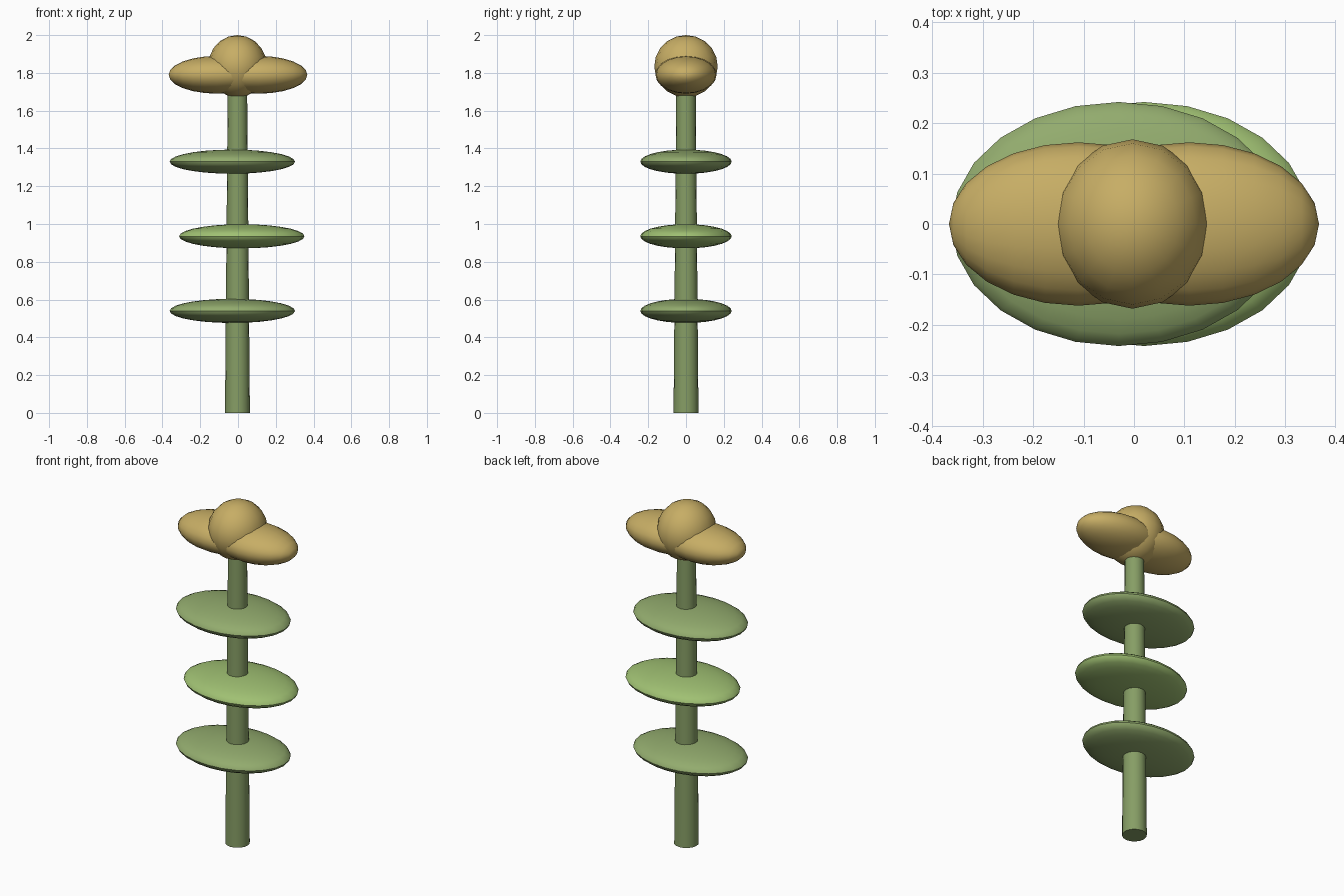
import bpy
import math

if "Cube" in bpy.data.objects:
    bpy.data.objects.remove(bpy.data.objects["Cube"])


def material(name, color):
    m = bpy.data.materials.new(name)
    m.diffuse_color = (*color, 1)
    m.use_nodes = True
    m.node_tree.nodes["Principled BSDF"].inputs["Base Color"].default_value = m.diffuse_color
    return m


GOLD = material("gold", (0.57, 0.42, 0.13))
STEM = material("stem_green", (0.24, 0.34, 0.13))
LEAF = material("leaf_green", (0.29, 0.41, 0.155))
LEAF_LIGHT = material("light_leaf_green", (0.35, 0.53, 0.17))


def finish(name, mat):
    ob = bpy.context.object
    ob.name = name
    ob.data.materials.append(mat)
    bpy.ops.object.shade_smooth_by_angle(angle=math.radians(40))
    return ob


def ellipsoid(name, loc, size, mat, segments=24, rings=14, along_x=False):
    bpy.ops.mesh.primitive_uv_sphere_add(segments=segments, ring_count=rings, radius=1)
    ob = bpy.context.object
    # Poles are turned along x for pointed petal tips
    if along_x:
        ob.rotation_euler.y = math.pi / 2
        bpy.ops.object.transform_apply(rotation=True)
    ob.scale = size
    ob.location = loc
    bpy.ops.object.transform_apply(location=True, scale=True)
    return finish(name, mat)


# Tapered stem
bpy.ops.mesh.primitive_cone_add(vertices=16, radius1=0.066, radius2=0.051,
                                depth=1.75, location=(-0.003, 0, 0.875))
finish("stem", STEM)

# Flat oval leaves, alternately shifted left and right
for i, (x, z) in enumerate([(-0.03, 0.54), (0.02, 0.935), (-0.03, 1.33)]):
    ellipsoid(f"leaf_{i + 1}", (x, 0, z), (0.332, 0.242, 0.064),
              LEAF_LIGHT if i == 1 else LEAF)

# Two petals meeting under the round flower centre
for side, label in ((-1, "left"), (1, "right")):
    ellipsoid(f"petal_{label}", (side * 0.11, 0, 1.79), (0.257, 0.162, 0.1),
              GOLD, 20, 12, along_x=True)

ellipsoid("flower_centre", (-0.003, 0, 1.835), (0.156, 0.168, 0.165), GOLD, 16, 10)
